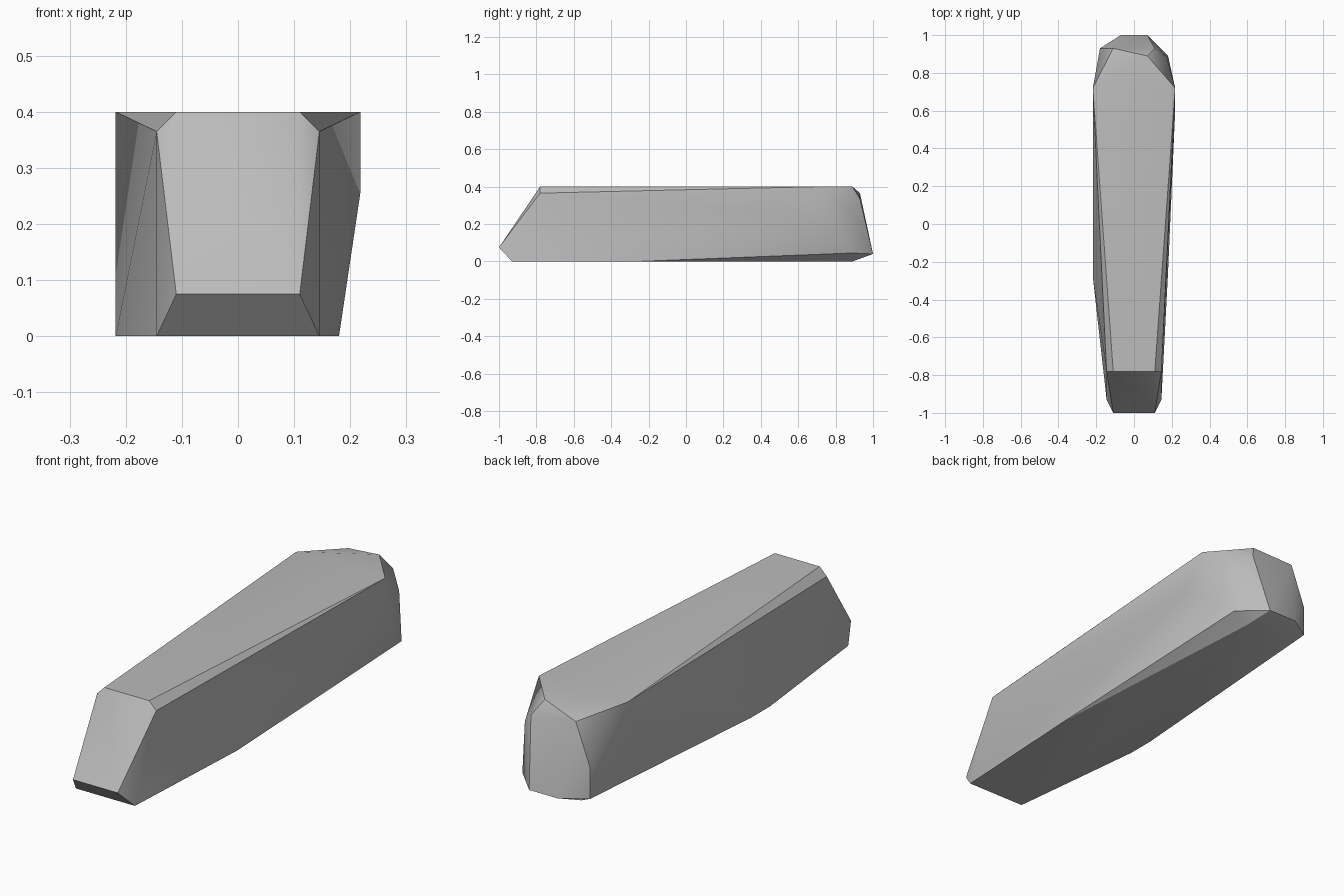
import bpy
import bmesh
import math
from mathutils import Vector

# Remove the default object only
default_object = bpy.data.objects.get("Cube")
if default_object is not None:
    bpy.data.objects.remove(default_object, do_unlink=True)


def make_material(name, colour):
    """Create one flat colour for viewport and render."""
    material = bpy.data.materials.new(name)
    material.use_nodes = True
    material.diffuse_color = colour
    shader = material.node_tree.nodes["Principled BSDF"]
    shader.inputs["Base Color"].default_value = colour
    return material


def mirrored(points):
    """Return the points together with their copies across x."""
    return points + [(-x, y, z) for x, y, z in points]


def build_hull(name, points, material):
    """Wrap a chiselled convex solid around its corner points."""
    bm = bmesh.new()
    for point in points:
        bm.verts.new(Vector(point))
    result = bmesh.ops.convex_hull(bm, input=bm.verts[:])
    spare = set(result["geom_interior"]) | set(result["geom_unused"])
    spare_verts = [item for item in spare if isinstance(item, bmesh.types.BMVert)]
    bmesh.ops.delete(bm, geom=spare_verts, context="VERTS")
    bmesh.ops.dissolve_limit(
        bm, angle_limit=math.radians(1), verts=bm.verts[:], edges=bm.edges[:]
    )
    bmesh.ops.recalc_face_normals(bm, faces=bm.faces[:])
    mesh = bpy.data.meshes.new(name)
    bm.to_mesh(mesh)
    bm.free()
    mesh.materials.append(material)
    block = bpy.data.objects.new(name, mesh)
    bpy.context.collection.objects.link(block)
    return block


stone_grey = make_material("stone grey", (0.5, 0.5, 0.5, 1))

# Narrow sloping nose and the broad shoulders
symmetric_corners = mirrored([
    (0.11, -1, 0.075),
    (0.145, -0.93, 0),
    (0.145, -0.78, 0.365),
    (0.11, -0.78, 0.4),
    (0.218, 0.72, 0.4),
    (0.218, 0.6, 0.255),
    (0.11, 0.89, 0),
    (0.07, 1, 0.04),
])

# Chipped tail and uneven underside
right_corners = [
    (0.18, -0.26, 0),
    (0.18, 0.89, 0.045),
    (0.175, 0.88, 0.27),
    (0.11, 0.93, 0.335),
    (0.07, 0.89, 0.4),
]
left_corners = [
    (-0.218, -0.28, 0),
    (-0.218, -0.15, 0),
    (-0.18, 0.93, 0.04),
    (-0.18, 0.93, 0.18),
    (-0.11, 0.93, 0.365),
]

stone_block = build_hull(
    "stone_block", symmetric_corners + right_corners + left_corners, stone_grey
)

# Soft facets with crisp chiselled edges
bpy.ops.object.select_all(action="DESELECT")
stone_block.select_set(True)
bpy.context.view_layer.objects.active = stone_block
bpy.ops.object.shade_smooth_by_angle(angle=math.radians(30))
